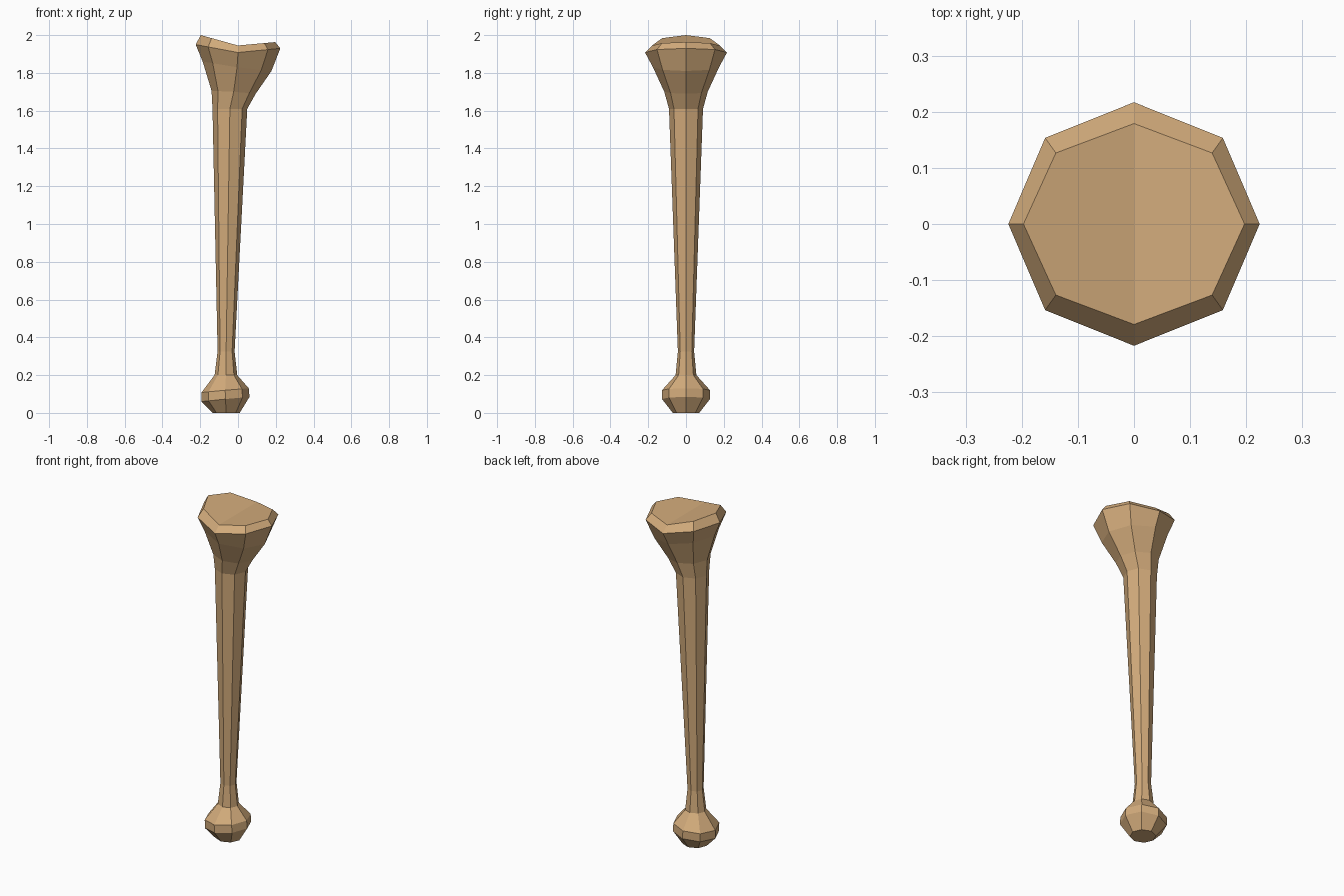
import bpy, bmesh, math

if "Cube" in bpy.data.objects:
    bpy.data.objects.remove(bpy.data.objects["Cube"])

SIDES = 8

# Rings from foot to head:
# centre x, middle z, radius x, radius y, z at left tip, z at right tip
RINGS = [
    (-0.063, 0.00, 0.072, 0.070, 0.00, 0.00),
    (-0.066, 0.073, 0.127, 0.127, 0.06, 0.085),
    (-0.068, 0.12, 0.125, 0.127, 0.108, 0.13),
    (-0.064, 0.20, 0.060, 0.055, 0.20, 0.20),
    (-0.063, 0.325, 0.045, 0.043, 0.325, 0.325),
    (-0.043, 1.61, 0.092, 0.090, 1.61, 1.61),
    (-0.023, 1.70, 0.117, 0.115, 1.705, 1.69),
    (-0.005, 1.83, 0.182, 0.175, 1.86, 1.81),
    (0.00, 1.908, 0.224, 0.217, 1.95, 1.93),
    (0.00, 1.945, 0.197, 0.179, 2.00, 1.963),
]

bone_colour = bpy.data.materials.new("bone_tan")
bone_colour.diffuse_color = (0.65, 0.41, 0.20, 1)
bone_colour.use_nodes = True
bone_colour.node_tree.nodes["Principled BSDF"].inputs["Base Color"].default_value = bone_colour.diffuse_color

bm = bmesh.new()


def ring(cx, z, rx, ry, z_left, z_right):
    verts = []
    for i in range(SIDES):
        a = 2 * math.pi * i / SIDES
        c, s = math.cos(a), math.sin(a)
        tip = z_right if c > 0 else z_left
        verts.append(bm.verts.new((cx + rx * c, ry * s, z + (tip - z) * abs(c))))
    return verts


# Shaft and knuckles: loft between rings
loops = [ring(*r) for r in RINGS]
for lo, hi in zip(loops, loops[1:]):
    for i in range(SIDES):
        j = (i + 1) % SIDES
        bm.faces.new((lo[i], lo[j], hi[j], hi[i]))

# Foot cap, and head cap creased along the middle
bm.faces.new(loops[0][::-1])
top = loops[-1]
bm.faces.new((top[6], top[7], top[0], top[1], top[2]))
bm.faces.new((top[2], top[3], top[4], top[5], top[6]))

bmesh.ops.recalc_face_normals(bm, faces=bm.faces)
mesh = bpy.data.meshes.new("bone")
bm.to_mesh(mesh)
bm.free()
mesh.materials.append(bone_colour)
bone = bpy.data.objects.new("bone", mesh)
bpy.context.collection.objects.link(bone)
